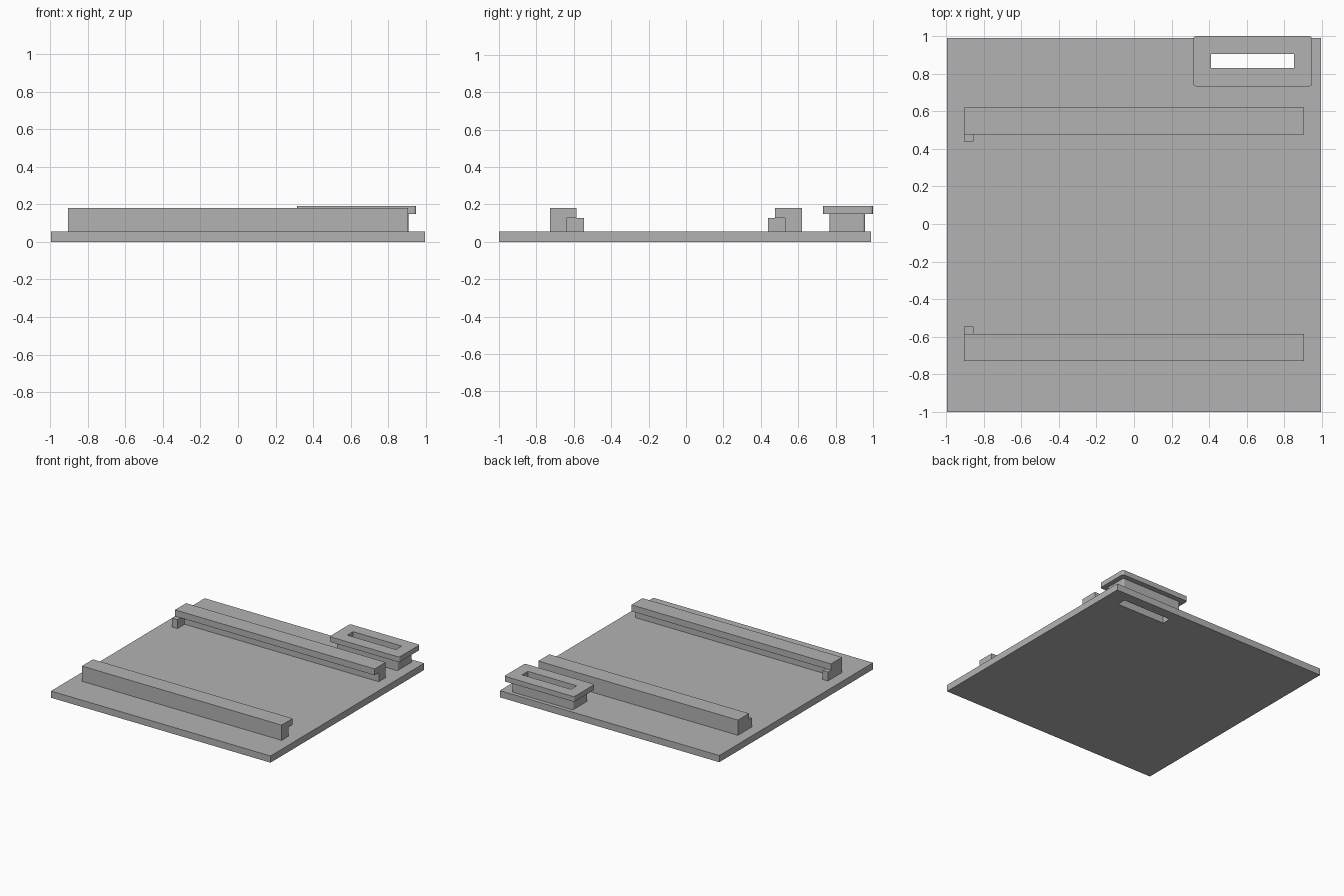
import bpy
import bmesh

default = bpy.data.objects.get("Cube")
if default:
    bpy.data.objects.remove(default, do_unlink=True)

grey = bpy.data.materials.new("plain grey")
grey.use_nodes = True
colour = (0.45, 0.45, 0.45, 1)
grey.diffuse_color = colour
grey.node_tree.nodes["Principled BSDF"].inputs["Base Color"].default_value = colour


def finish(name, bm):
    bmesh.ops.recalc_face_normals(bm, faces=bm.faces)
    mesh = bpy.data.meshes.new(name)
    bm.to_mesh(mesh)
    bm.free()
    mesh.materials.append(grey)
    obj = bpy.data.objects.new(name, mesh)
    bpy.context.collection.objects.link(obj)
    return obj


def box(name, x, y, z, corner=0):
    """Box from (min, max) pairs, with optional rounded upright edges."""
    bm = bmesh.new()
    bmesh.ops.create_cube(bm, size=1)
    for v in bm.verts:
        for axis, span in enumerate((x, y, z)):
            v.co[axis] = span[v.co[axis] > 0]
    if corner:
        upright = [e for e in bm.edges
                   if abs(e.verts[0].co.z - e.verts[1].co.z) > 0.01]
        bmesh.ops.bevel(bm, geom=upright, offset=corner, segments=4,
                        profile=0.5, affect='EDGES')
    return finish(name, bm)


def rail(name, outer, inward):
    """Straight rail with an overhanging lip on its inward side."""
    neck, lip = outer + inward * 0.09, outer + inward * 0.143
    profile = [(outer, 0.055), (neck, 0.055), (neck, 0.128),
               (lip, 0.128), (lip, 0.18), (outer, 0.18)]
    bm = bmesh.new()
    face = bm.faces.new([bm.verts.new((-0.905, y, z)) for y, z in profile])
    end = bmesh.ops.extrude_face_region(bm, geom=[face])
    moved = [g for g in end["geom"] if isinstance(g, bmesh.types.BMVert)]
    bmesh.ops.translate(bm, verts=moved, vec=(1.81, 0, 0))
    # extruding keeps the starting cap, so the rail is closed
    finish(name, bm)
    # end stop in the channel under the lip
    y = sorted((neck, outer + inward * 0.182))
    box(name + "_stop", (-0.905, -0.855), y, (0.055, 0.128))


# Base and the two facing rails
base = box("base_plate", (-0.995, 0.995), (-1, 0.99), (0, 0.055))
rail("front_rail", -0.728, 1)
rail("back_rail", 0.62, -1)

# Raised strap anchor in the back corner
neck = box("anchor_neck", (0.355, 0.908), (0.768, 0.957), (0.055, 0.148), 0.012)
cap = box("anchor_cap", (0.315, 0.948), (0.733, 1), (0.148, 0.19), 0.015)

# Slot running down through the anchor and the base
cutter = box("slot_cutter", (0.41, 0.852), (0.83, 0.905), (-0.1, 0.3))
cutter.hide_render = True
cutter.display_type = 'WIRE'
for part in (base, neck, cap):
    cut = part.modifiers.new("slot", 'BOOLEAN')
    cut.operation = 'DIFFERENCE'
    cut.solver = 'EXACT'
    cut.object = cutter
